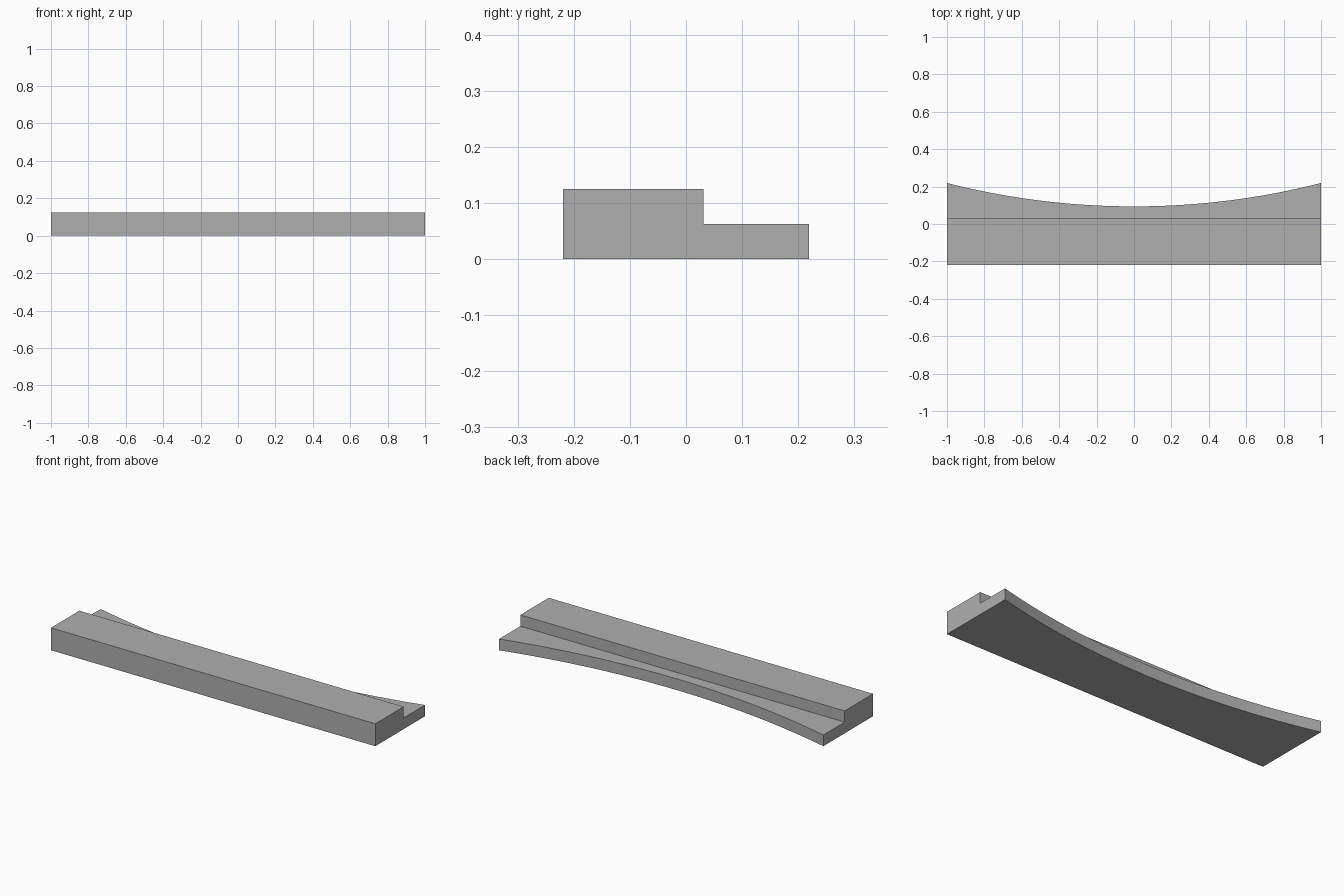
import bpy
import bmesh
import math

cube = bpy.data.objects.get("Cube")
if cube:
    bpy.data.objects.remove(cube, do_unlink=True)

HALF_LENGTH = 1.0
FRONT, STEP, BACK = -0.219, 0.031, 0.219
LOW, HIGH = 0.0625, 0.125
SAG = 0.125          # depth of the concave back edge
SEGMENTS = 32

grey = bpy.data.materials.new("plain_grey")
grey.use_nodes = True
colour = (0.43, 0.43, 0.43, 1)
grey.diffuse_color = colour
grey.node_tree.nodes["Principled BSDF"].inputs["Base Color"].default_value = colour

# Circular arc through both back corners and the middle of the back edge
radius = (HALF_LENGTH ** 2 + SAG ** 2) / (2 * SAG)
half_angle = math.asin(HALF_LENGTH / radius)

# Stepped L section, swept along x with its back edge following the arc
bm = bmesh.new()
rings = []
for i in range(SEGMENTS + 1):
    angle = half_angle * (2 * i / SEGMENTS - 1)
    x = radius * math.sin(angle)
    back = BACK - SAG + radius * (1 - math.cos(angle))
    section = [(FRONT, 0), (back, 0), (back, LOW),
               (STEP, LOW), (STEP, HIGH), (FRONT, HIGH)]
    rings.append([bm.verts.new((x, y, z)) for y, z in section])

for a, b in zip(rings, rings[1:]):
    for j in range(len(a)):
        k = (j + 1) % len(a)
        bm.faces.new((a[j], a[k], b[k], b[j]))

# End caps
bm.faces.new(rings[0])
bm.faces.new(reversed(rings[-1]))
bmesh.ops.recalc_face_normals(bm, faces=bm.faces)

mesh = bpy.data.meshes.new("stepped_curved_block")
bm.to_mesh(mesh)
bm.free()
mesh.materials.append(grey)
block = bpy.data.objects.new("stepped_curved_block", mesh)
bpy.context.collection.objects.link(block)

# Smooth arc, crisp edges
bpy.ops.object.select_all(action="DESELECT")
block.select_set(True)
bpy.context.view_layer.objects.active = block
bpy.ops.object.shade_smooth_by_angle(angle=math.radians(30))
